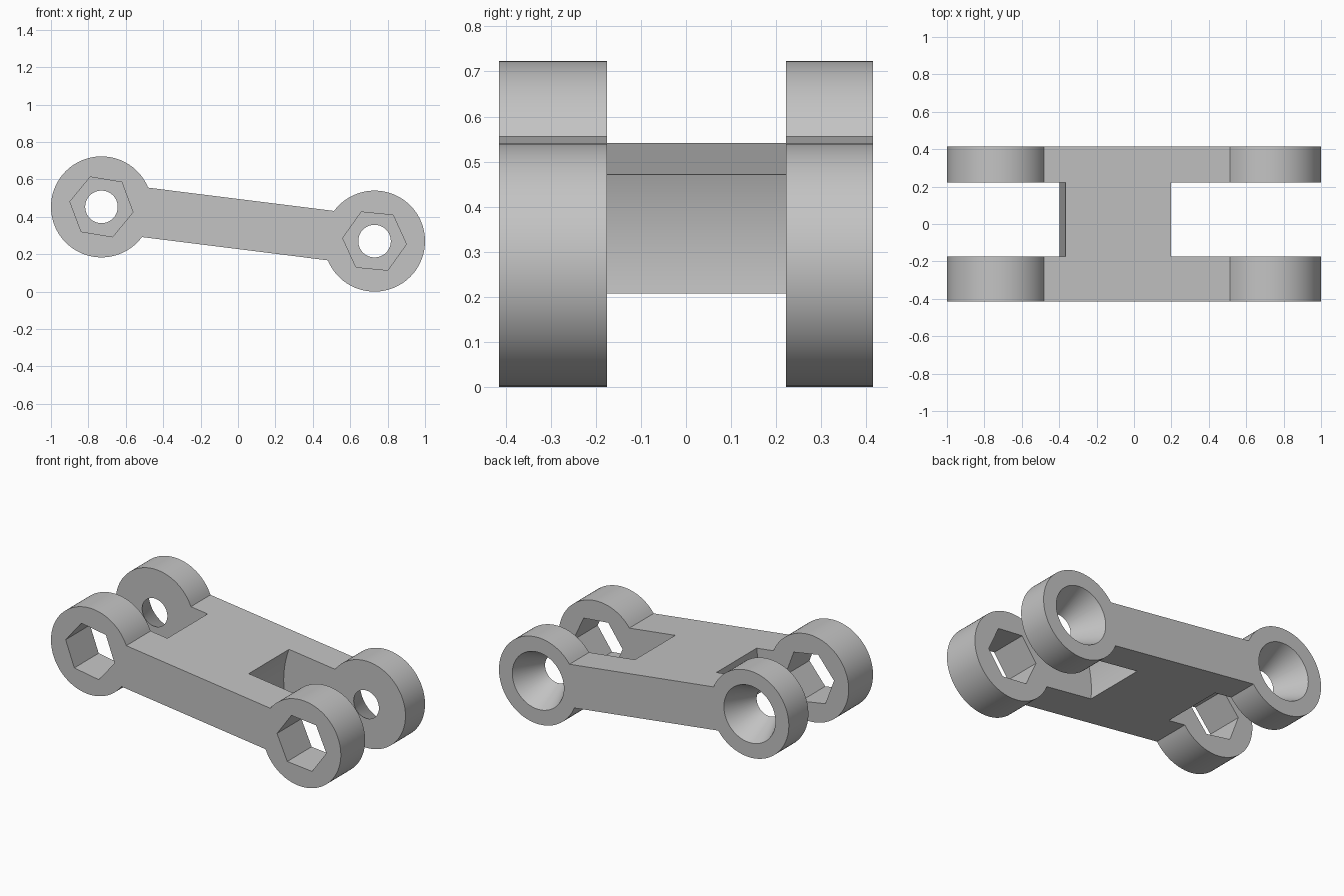
import bpy, bmesh, math

if "Cube" in bpy.data.objects:
    bpy.data.objects.remove(bpy.data.objects["Cube"])

R = 0.27                                   # lug radius
LEFT, RIGHT = (-0.73, 0.453), (0.73, 0.27) # pin centres (x, z)
HALF_T = 0.133                             # half thickness of the bar
Y0, Y1 = -0.415, 0.415                     # full width
S0, S1 = -0.175, 0.222                     # slot between the lugs

tilt = math.atan2(RIGHT[1] - LEFT[1], RIGHT[0] - LEFT[0])
half = math.hypot(RIGHT[0] - LEFT[0], RIGHT[1] - LEFT[1]) / 2
mid = ((LEFT[0] + RIGHT[0]) / 2, (LEFT[1] + RIGHT[1]) / 2)


def tilted(p):
    """Bar coordinates (along, across) to x, z."""
    c, s = math.cos(tilt), math.sin(tilt)
    return mid[0] + p[0] * c - p[1] * s, mid[1] + p[0] * s + p[1] * c


def circle(c, r, n, start=0.0):
    return [(c[0] + r * math.cos(start + 2 * math.pi * i / n),
             c[1] + r * math.sin(start + 2 * math.pi * i / n)) for i in range(n)]


def prism(name, near, y0, y1, far=None):
    """Solid between a profile at y0 and a matching one at y1."""
    far = far or near
    bm = bmesh.new()
    a = [bm.verts.new((x, y0, z)) for x, z in near]
    b = [bm.verts.new((x, y1, z)) for x, z in far]
    bm.faces.new(a)
    bm.faces.new(b[::-1])
    for i in range(len(a)):
        j = (i + 1) % len(a)
        bm.faces.new((a[j], a[i], b[i], b[j]))
    bmesh.ops.recalc_face_normals(bm, faces=bm.faces)
    me = bpy.data.meshes.new(name)
    bm.to_mesh(me)
    bm.free()
    ob = bpy.data.objects.new(name, me)
    bpy.context.collection.objects.link(ob)
    return ob


# Bar with a round lug at each end
a = math.asin(HALF_T / R)
N = 72
arc = [a + (2 * math.pi - 2 * a) * i / N for i in range(N + 1)]
outline = [(-half + R * math.cos(t), R * math.sin(t)) for t in arc]
outline += [(half - R * math.cos(t), -R * math.sin(t)) for t in arc]
link = prism("link_arm", [tilted(p) for p in outline], Y0, Y1)

# Slots: straight inner wall on the left, round inner wall on the right
e = 0.351 - half
box = [(-half - 0.5, -0.5), (e, -0.5), (e, 0.5), (-half - 0.5, 0.5)]
cutters = [prism("left_slot_cutter", [tilted(p) for p in box], S0, S1),
           prism("right_slot_cutter", circle(RIGHT, 0.57, 160), S0, S1)]

# Hexagonal sockets in front lugs, tapered holes in back lugs
slope = (0.178 - 0.087) / (Y1 - S1)
for side, c, turn in (("left", LEFT, -9.5), ("right", RIGHT, -5.5)):
    cutters.append(prism(side + "_hex_cutter",
                         circle(c, 0.171, 6, math.radians(turn)), -0.5, 0.0))
    ya, yb = S1 - 0.1, Y1 + 0.1
    cutters.append(prism(side + "_cone_cutter",
                         circle(c, 0.087 - 0.1 * slope, 64), ya, yb,
                         circle(c, 0.178 + 0.1 * slope, 64)))

bpy.context.view_layer.objects.active = link
link.select_set(True)
for cut in cutters:
    cut.hide_render = True
    m = link.modifiers.new(cut.name, 'BOOLEAN')
    m.operation, m.solver, m.object = 'DIFFERENCE', 'EXACT', cut
    bpy.ops.object.modifier_apply(modifier=m.name)
for cut in cutters:
    bpy.data.objects.remove(cut)

# Grey finish and crisp edges
grey = bpy.data.materials.new("plain_grey")
grey.diffuse_color = (0.55, 0.55, 0.55, 1)
grey.use_nodes = True
grey.node_tree.nodes["Principled BSDF"].inputs["Base Color"].default_value = grey.diffuse_color
link.data.materials.clear()
link.data.materials.append(grey)
bpy.ops.object.shade_smooth_by_angle(angle=math.radians(25))
